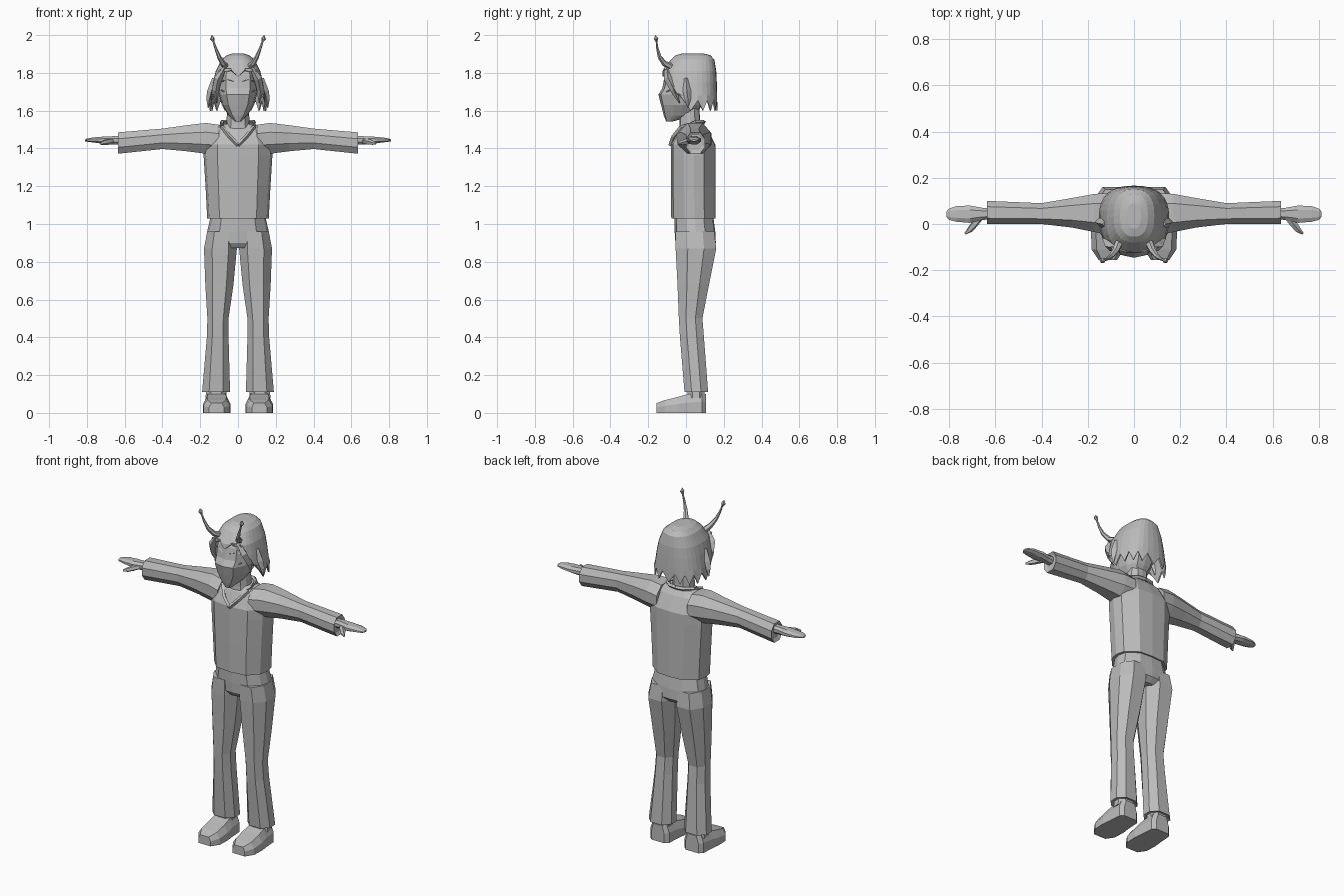
import bpy, bmesh, math
from mathutils import Vector

old = bpy.data.objects.get("Cube")
if old:
    bpy.data.objects.remove(old, do_unlink=True)

# One plain grey for the whole figure
grey = bpy.data.materials.new("plain_grey")
grey.use_nodes = True
GREY = (0.5, 0.5, 0.5, 1)
grey.diffuse_color = GREY
grey.node_tree.nodes["Principled BSDF"].inputs["Base Color"].default_value = GREY


def make_object(name, bm):
    bmesh.ops.remove_doubles(bm, verts=bm.verts, dist=0.0005)
    bmesh.ops.recalc_face_normals(bm, faces=bm.faces)
    mesh = bpy.data.meshes.new(name)
    bm.to_mesh(mesh)
    bm.free()
    mesh.materials.append(grey)
    ob = bpy.data.objects.new(name, mesh)
    bpy.context.collection.objects.link(ob)
    return ob


def loft(name, rings, caps=(True, True)):
    """Skin a list of closed rings with quads."""
    bm = bmesh.new()
    rows = [[bm.verts.new(p) for p in ring] for ring in rings]
    n = len(rows[0])
    for a, b in zip(rows, rows[1:]):
        for i in range(n):
            j = (i + 1) % n
            bm.faces.new((a[i], a[j], b[j], b[i]))
    for row, cap in zip((rows[0], rows[-1]), caps):
        if cap:
            bm.faces.new(row)
    return make_object(name, bm)


def both_sides(name, rings):
    for side, s in (("left", 1), ("right", -1)):
        loft(f"{side}_{name}", [[(s * x, y, z) for x, y, z in r] for r in rings])


def body_ring(z, hx, front, back):
    """Symmetric body section with a soft ridge down the front."""
    half = [(0, -1), (.6, -.9), (.93, -.4), (1, .05), (.93, .5), (.5, .95), (0, 1)]
    outline = half + [(-x, y) for x, y in half[-2:0:-1]]
    cy, hy = (front + back) / 2, (back - front) / 2
    return [(hx * x, cy + hy * y, z) for x, y in outline]


OCT = [(-.5, -1), (.5, -1), (1, -.4), (1, .4), (.5, 1), (-.5, 1), (-1, .4), (-1, -.4)]


def leg_ring(z, x0, x1, y0, y1):
    return [((x0 + x1) / 2 + (x1 - x0) / 2 * a, (y0 + y1) / 2 + (y1 - y0) / 2 * b, z)
            for a, b in OCT]


def arm_ring(x, y0, y1, z0, z1):
    return [(x, (y0 + y1) / 2 + (y1 - y0) / 2 * a, (z0 + z1) / 2 + (z1 - z0) / 2 * b)
            for a, b in OCT]


def tube(name, points, radii, sides=5):
    """Tapered tube along a path."""
    pts = [Vector(p) for p in points]
    rings = []
    for i, p in enumerate(pts):
        t = (pts[min(i + 1, len(pts) - 1)] - pts[max(i - 1, 0)]).normalized()
        u = t.cross(Vector((0, 1, 0.1))).normalized()
        v = t.cross(u)
        angles = [math.tau * k / sides for k in range(sides)]
        rings.append([p + radii[i] * (math.cos(a) * u + math.sin(a) * v) for a in angles])
    return loft(name, rings)


# Jumper body
loft("jumper_body", [body_ring(*r) for r in [
    (1.03, .163, -.078, .155), (1.2, .172, -.08, .155), (1.36, .182, -.08, .155),
    (1.42, .182, -.08, .155), (1.5, .15, -.042, .115), (1.53, .09, -.012, .09)]])

# Sleeves, with an open-looking cuff
both_sides("sleeve", [arm_ring(*r) for r in [
    (.10, -.05, .135, 1.37, 1.525), (.17, -.035, .13, 1.372, 1.535),
    (.27, -.015, .112, 1.385, 1.523), (.4, 0, .09, 1.397, 1.505),
    (.635, 0, .1, 1.372, 1.485), (.625, .015, .085, 1.39, 1.47)]])

# Mitten hands and thumbs
both_sides("hand", [arm_ring(*r) for r in [
    (.6, .02, .07, 1.42, 1.465), (.655, .018, .07, 1.42, 1.465),
    (.71, .005, .08, 1.425, 1.463), (.77, .01, .077, 1.432, 1.458),
    (.8, .018, .066, 1.436, 1.452), (.81, .03, .055, 1.438, 1.447)]])
for side, s in (("left", 1), ("right", -1)):
    tube(f"{side}_thumb", [(s * .665, .03, 1.44), (s * .69, 0, 1.435),
                           (s * .71, -.025, 1.43), (s * .73, -.042, 1.425)],
         [.015, .016, .013, .005])

# Collar with a V at the front
side_path = [(0, -.082, 1.418), (.045, -.066, 1.465), (.085, -.025, 1.515),
             (.085, .05, 1.54), (.045, .088, 1.54), (0, .095, 1.54)]
for side, s in (("left", 1), ("right", -1)):
    tube(f"{side}_collar", [(s * x, y, z) for x, y, z in side_path], [.011] * 6, 4)

# Neck
loft("neck", [body_ring(*r) for r in [
    (1.46, .075, -.04, .08), (1.53, .062, -.035, .075), (1.64, .055, -.035, .07)]])

# Trousers
loft("trouser_seat", [body_ring(*r) for r in [
    (1.035, .146, -.062, .145), (.96, .163, -.06, .155), (.9, .17, -.056, .158),
    (.872, .12, -.035, .13)]])
both_sides("trouser_leg", [leg_ring(*r) for r in [
    (.96, .01, .163, -.056, .15), (.87, .006, .18, -.055, .16),
    (.68, .024, .173, -.045, .122), (.5, .05, .162, -.038, .087),
    (.4, .05, .165, -.032, .095), (.11, .042, .19, -.008, .117),
    (.115, .055, .175, .005, .105)]])
both_sides("ankle", [leg_ring(*r) for r in [
    (.16, .065, .165, .015, .095), (.08, .06, .172, .005, .1)]])


# Shoes, built from heel to toe
def shoe_ring(y, hx, top):
    section = [(-1, 0), (1, 0), (1, .55), (.7, 1), (-.7, 1), (-1, .55)]
    return [(.113 + hx * a, y, top * b) for a, b in section]


both_sides("shoe", [shoe_ring(*r) for r in [
    (.105, .042, .1), (.085, .062, .108), (.01, .067, .1), (-.04, .073, .085),
    (-.11, .07, .068), (-.155, .04, .052)]])

# Head
loft("head", [body_ring(*r) for r in [
    (1.543, .018, -.105, -.07), (1.575, .05, -.118, .05), (1.63, .085, -.132, .085),
    (1.685, .1, -.146, .11), (1.72, .106, -.125, .12), (1.79, .105, -.112, .125),
    (1.86, .075, -.06, .11)]])

# Closed eyelids and brows
for side, s in (("left", 1), ("right", -1)):
    for part, z, dip, y in (("eyelid", 1.708, -.012, -.122), ("brow", 1.755, .01, -.112)):
        path = [(s * (.022 + .065 * t), y + .035 * t * t, z + dip * math.sin(math.pi * t))
                for t in (0, .25, .5, .75, 1)]
        tube(f"{side}_{part}", path, [.004] * 5, 4)

# Hair: a cap whose jagged hem is high over the face and low behind
SEGS = 32


def hem(k):
    y = -math.cos(math.tau * k / SEGS)
    if y < -.8:
        low = 1.78 if k == 0 else 1.815
    elif y < -.3:
        low = 1.775 + (y + .8) * -.2
    else:
        low = 1.6
    return low + (.055 if k % 2 and y > -.3 else 0)


def hair_ring(z, hx, front, back):
    ring = []
    for k in range(SEGS):
        a = math.tau * k / SEGS
        s, c = math.sin(a), -math.cos(a)
        x = hx * math.copysign(abs(s) ** .8, s)
        y = (front + back) / 2 + (back - front) / 2 * math.copysign(abs(c) ** .8, c)
        ring.append((x, y, max(z, hem(k))))
    return ring


hair = loft("hair", [hair_ring(*r) for r in [
    (1.903, .03, -.02, .09), (1.893, .06, -.055, .13), (1.87, .088, -.08, .15),
    (1.81, .118, -.122, .16), (1.75, .133, -.125, .163), (1.68, .145, -.122, .165),
    (1.58, .152, -.115, .166)]], caps=(True, False))
shell = hair.modifiers.new("thickness", "SOLIDIFY")
shell.thickness = .008

# Loose locks beside the face, and antennae with diamond tips
for side, s in (("left", 1), ("right", -1)):
    tube(f"{side}_front_lock", [(s * .07, -.105, 1.83), (s * .105, -.095, 1.77),
                                (s * .118, -.065, 1.71), (s * .112, -.035, 1.64)],
         [.01, .022, .018, .003], 4)
    tube(f"{side}_side_lock", [(s * .125, .0, 1.77), (s * .142, .005, 1.7),
                               (s * .152, .01, 1.66), (s * .158, .01, 1.615)],
         [.012, .022, .016, .002], 4)
    tube(f"{side}_antenna", [(s * .062, -.075, 1.83), (s * .08, -.115, 1.85),
                             (s * .1, -.14, 1.885), (s * .118, -.152, 1.93),
                             (s * .13, -.156, 1.965), (s * .136, -.158, 1.982),
                             (s * .138, -.162, 2.0)],
         [.019, .015, .011, .007, .005, .013, .001], 6)
